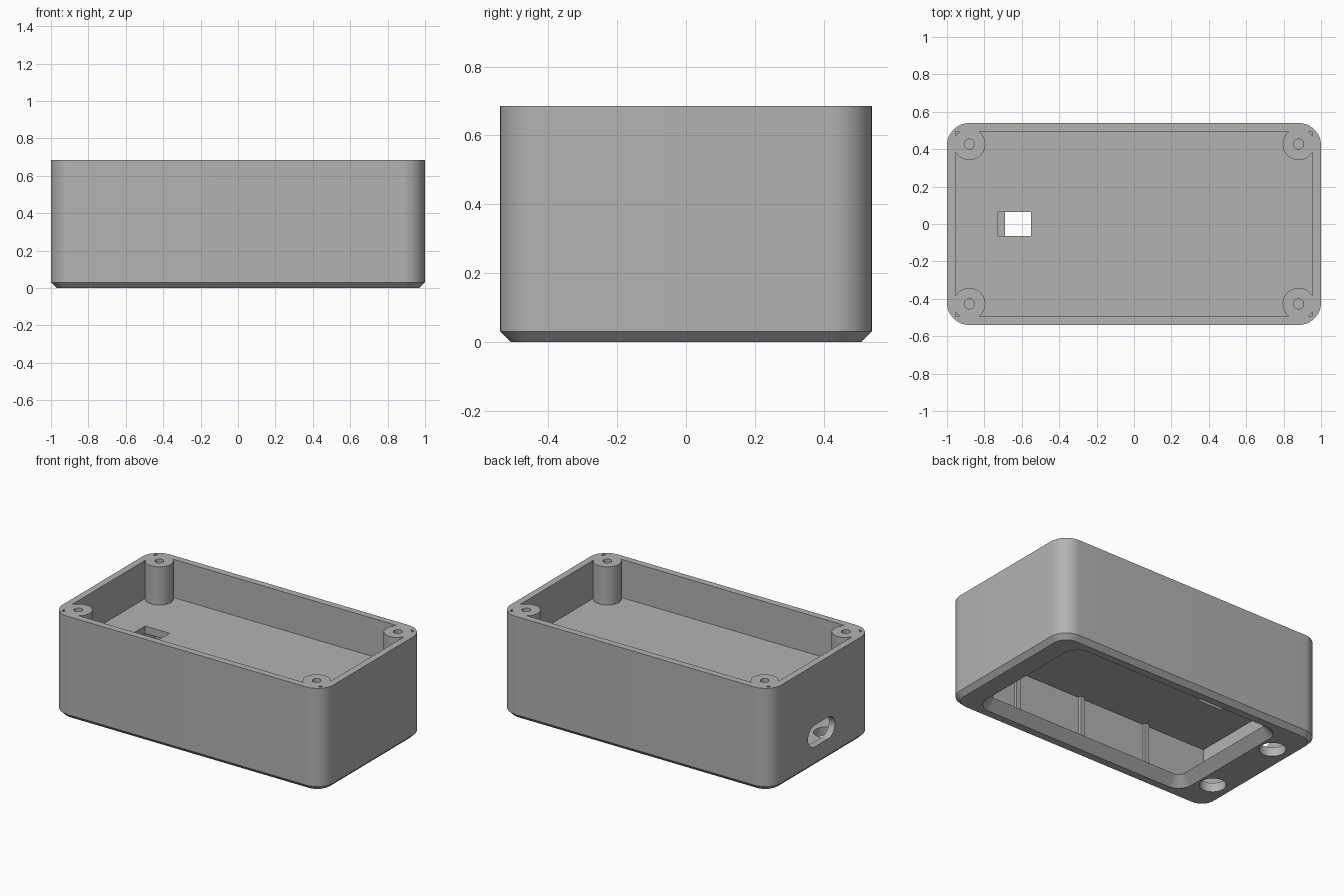
import bpy, bmesh, math
from mathutils import Matrix

cube = bpy.data.objects.get("Cube")
if cube:
    bpy.data.objects.remove(cube, do_unlink=True)

grey = bpy.data.materials.new("plain_grey")
grey.use_nodes = True
colour = (0.45, 0.45, 0.45, 1)
grey.diffuse_color = colour
bsdf = next(n for n in grey.node_tree.nodes if n.type == 'BSDF_PRINCIPLED')
bsdf.inputs["Base Color"].default_value = colour

HX, HY, TOP = 1.0, 0.54, 0.685
INX, INY = 0.955, 0.495           # inner wall faces
FLOOR, CEILING, PLATE = 0.43, 0.38, 0.06


def outline(hx, hy, r, steps):
    """Rounded rectangle around the origin; r = 0 gives sharp corners."""
    if r <= 0:
        return [(hx, hy), (-hx, hy), (-hx, -hy), (hx, -hy)]
    pts = []
    for q, (sx, sy) in enumerate([(1, 1), (-1, 1), (-1, -1), (1, -1)]):
        for i in range(steps + 1):
            a = (q + i / steps) * math.pi / 2
            pts.append((sx * (hx - r) + r * math.cos(a),
                        sy * (hy - r) + r * math.sin(a)))
    return pts


def loft(name, rings, at=(0, 0, 0), turn=None, steps=12):
    """Solid through rounded-rectangle rings (half x, half y, radius, z)."""
    bm = bmesh.new()
    loops = [[bm.verts.new((x, y, z)) for x, y in outline(hx, hy, r, steps)]
             for hx, hy, r, z in rings]
    n = len(loops[0])
    bm.faces.new(loops[0][::-1])
    bm.faces.new(loops[-1])
    for low, high in zip(loops, loops[1:]):
        for i in range(n):
            j = (i + 1) % n
            bm.faces.new((low[i], low[j], high[j], high[i]))
    bmesh.ops.remove_doubles(bm, verts=bm.verts, dist=1e-5)
    bmesh.ops.recalc_face_normals(bm, faces=bm.faces)
    bm.transform(Matrix.Translation(at) @ (turn or Matrix()))
    mesh = bpy.data.meshes.new(name)
    bm.to_mesh(mesh)
    bm.free()
    mesh.materials.append(grey)
    ob = bpy.data.objects.new(name, mesh)
    bpy.context.collection.objects.link(ob)
    return ob


def prism(name, hx, hy, r, z0, z1, at=(0, 0, 0), turn=None):
    return loft(name, [(hx, hy, r, z0), (hx, hy, r, z1)], at, turn)


def combine(target, tool, operation):
    """Apply a boolean and discard the tool."""
    bpy.context.view_layer.objects.active = target
    mod = target.modifiers.new(operation, 'BOOLEAN')
    mod.operation, mod.object, mod.solver = operation, tool, 'EXACT'
    bpy.ops.object.modifier_apply(modifier=mod.name)
    bpy.data.objects.remove(tool, do_unlink=True)


# Outer shell with a chamfered foot
C = 0.03
body = loft("enclosure_body", [(HX - C, HY - C, 0.09, 0), (HX, HY, 0.12, C),
                               (HX, HY, 0.12, TOP)], steps=16)

# Upper tray and lower compartment
combine(body, prism("tray", INX, INY, 0, FLOOR, TOP + 0.1), 'DIFFERENCE')
combine(body, prism("compartment", INX, INY, 0, PLATE, CEILING), 'DIFFERENCE')

# Bevelled opening in the bottom plate
ox, oy, orad = 0.7975, 0.46, 0.10
e = 0.02
opening = loft("opening", [(ox + e, oy + e, orad + e, -e),
                           (ox - PLATE, oy - PLATE, orad - PLATE, PLATE),
                           (ox - PLATE, oy - PLATE, orad - PLATE, PLATE + e)],
               at=(0.0475, 0, 0))
combine(body, opening, 'DIFFERENCE')

# Screw posts in the corners, with pilot holes
for sx in (-1, 1):
    for sy in (-1, 1):
        spot = (sx * 0.88, sy * 0.427, 0)
        combine(body, prism("post", 0.085, 0.085, 0.085, FLOOR - 0.02, TOP, spot), 'UNION')
        combine(body, prism("pilot", 0.027, 0.027, 0.027, FLOOR + 0.02, TOP + 0.1, spot),
                'DIFFERENCE')

# Cable window through the middle floor
combine(body, prism("window", 0.09, 0.063, 0, CEILING - 0.02, FLOOR + 0.02, (-0.64, 0, 0)),
        'DIFFERENCE')

# Round holes in the bottom plate
for sy in (-1, 1):
    combine(body, prism("hole", 0.08, 0.08, 0.08, -0.1, PLATE + 0.02, (-0.845, sy * 0.277, 0)),
            'DIFFERENCE')

# Port slot through the end wall
side = Matrix.Rotation(math.pi / 2, 4, 'Y')
combine(body, prism("slot", 0.072, 0.142, 0.0715, -0.1, 0.1, (-HX, 0, 0.21), side),
        'DIFFERENCE')

# Stiffening ribs on the long walls of the lower compartment
for sy in (-1, 1):
    for x in (-0.5, 0, 0.5):
        combine(body, prism("rib", 0.015, 0.02, 0, PLATE - 0.01, CEILING + 0.01,
                            (x, sy * INY, 0)), 'UNION')

bpy.ops.object.select_all(action='DESELECT')
body.select_set(True)
bpy.context.view_layer.objects.active = body
bpy.ops.object.shade_smooth_by_angle(angle=math.radians(30))
